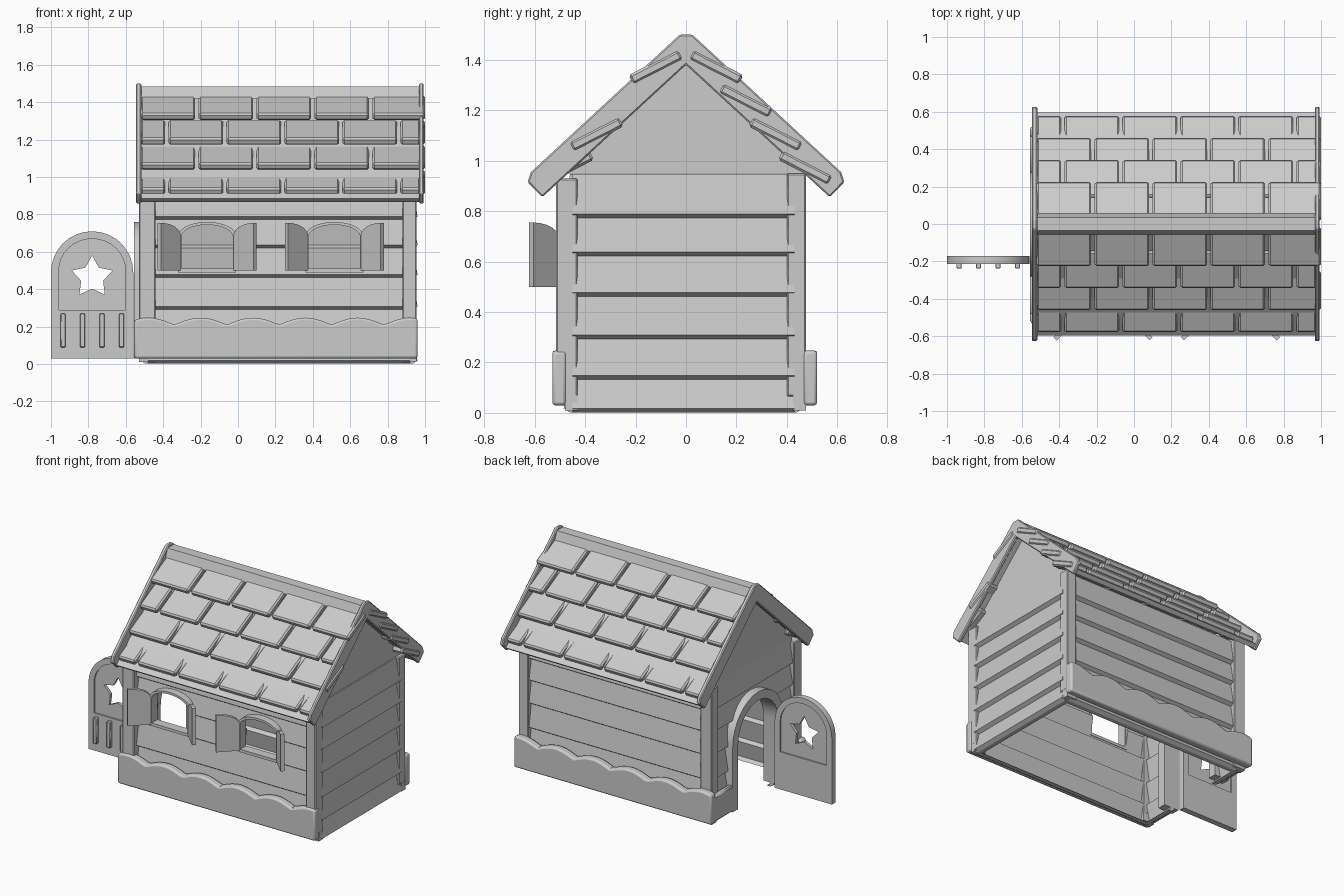
import bpy, bmesh, math
from mathutils import Vector

if "Cube" in bpy.data.objects:
    bpy.data.objects.remove(bpy.data.objects["Cube"])

grey = bpy.data.materials.new("light grey plastic")
grey.use_nodes = True
grey.diffuse_color = (0.6, 0.6, 0.6, 1)
grey.node_tree.nodes["Principled BSDF"].inputs["Base Color"].default_value = (0.6, 0.6, 0.6, 1)


def prism(name, pts, axis, lo, hi, bevel=0.0, segments=1):
    """Extrude a 2D outline along an axis; outline is the other two axes in order."""
    k = "xyz".index(axis)
    bm = bmesh.new()
    rings = []
    for d in (lo, hi):
        ring = []
        for p in pts:
            co = list(p)
            co.insert(k, d)
            ring.append(bm.verts.new(co))
        rings.append(ring)
    a, b = rings
    bm.faces.new(a)
    bm.faces.new(b[::-1])
    for i in range(len(a)):
        j = (i + 1) % len(a)
        bm.faces.new((a[j], a[i], b[i], b[j]))
    bmesh.ops.recalc_face_normals(bm, faces=bm.faces)
    mesh = bpy.data.meshes.new(name)
    bm.to_mesh(mesh)
    bm.free()
    ob = bpy.data.objects.new(name, mesh)
    bpy.context.collection.objects.link(ob)
    mesh.materials.append(grey)
    if bevel:
        mod = ob.modifiers.new("soft_edges", "BEVEL")
        mod.width, mod.segments, mod.limit_method = bevel, segments, "ANGLE"
        mod.angle_limit = math.radians(40)
    return ob


def box(name, x, y, z, bevel=0.0):
    outline = [(x[0], y[0]), (x[1], y[0]), (x[1], y[1]), (x[0], y[1])]
    return prism(name, outline, "z", z[0], z[1], bevel)


def cut(ob, cutter):
    """Subtract the cutter and remove it."""
    mod = ob.modifiers.new("cut", "BOOLEAN")
    mod.object, mod.operation, mod.solver = cutter, "DIFFERENCE", "EXACT"
    bpy.context.view_layer.objects.active = ob
    bpy.ops.object.modifier_apply(modifier=mod.name)
    bpy.data.objects.remove(cutter)


def arch(c, half, z0, spring, rise, n=16):
    """Outline with straight sides and an elliptical top."""
    top = [(c + half * math.cos(math.pi * i / n), spring + rise * math.sin(math.pi * i / n))
           for i in range(n + 1)]
    return [(c - half, z0), (c + half, z0)] + top


# Clapboard walls: each plank leans out towards its lower edge
LEVELS = [0.01, 0.14, 0.30, 0.47, 0.63, 0.78, 0.955]


def clapboard(name, face, axis, lo, hi):
    s = 1 if face > 0 else -1
    outer = []
    for z0, z1 in zip(LEVELS, LEVELS[1:]):
        outer += [(face, z0 + 0.008), (face - s * 0.025, z1 - 0.008)]
    outer.insert(0, (face - s * 0.025, LEVELS[0] - 0.008))
    inner = [(u - s * 0.03, z) for u, z in reversed(outer)]
    return prism(name, outer + inner, axis, lo, hi)


front_wall = clapboard("front_wall", -0.485, "x", -0.48, 0.92)
clapboard("back_wall", 0.465, "x", -0.48, 0.92)
clapboard("right_end_wall", 0.96, "y", -0.45, 0.43)
door_wall = clapboard("door_wall", -0.52, "y", -0.45, 0.43)

# Corner posts
for x in ((-0.53, -0.44), (0.88, 0.955)):
    box("front_post", x, (-0.515, -0.43), (0.065, 0.93), 0.006)
    box("back_post", x, (0.40, 0.475), (0.065, 0.95), 0.006)
    box("front_foot", x, (-0.48, -0.43), (0.01, 0.07))
    box("back_foot", x, (0.425, 0.475), (0.01, 0.07))

# Gable panels
for x in (-0.5, 0.9):
    prism("gable", [(-0.47, 0.95), (0.47, 0.95), (0, 1.39)], "x", x, x + 0.03)

# Doorway and its arched frame
cut(door_wall, prism("cutter", arch(0, 0.22, -0.1, 0.48, 0.22), "x", -0.7, -0.3))
door_frame = prism("door_frame", arch(0, 0.28, 0.03, 0.48, 0.28), "x", -0.555, -0.44)
cut(door_frame, prism("cutter", arch(0, 0.22, -0.1, 0.48, 0.22), "x", -0.7, -0.3))

# Open door with recessed panels, star hole and ribs
door = prism("door", arch(-0.78, 0.22, 0.03, 0.49, 0.22), "y", -0.213, -0.172)
for y in ((-0.25, -0.203), (-0.182, -0.1)):
    cut(door, prism("cutter", arch(-0.78, 0.178, 0.29, 0.5, 0.17), "y", *y))
star = []
for i in range(10):
    r, a = (0.115, 0.062)[i % 2], math.pi / 2 + i * math.pi / 5
    star.append((-0.78 + r * math.cos(a), 0.465 + r * math.sin(a)))
cut(door, prism("cutter", star, "y", -0.3, -0.1))
for i in range(4):
    x = -0.935 + i * 0.104
    box("door_rib", (x - 0.014, x + 0.014), (-0.238, -0.205), (0.09, 0.27), 0.004)

# Windows with frames and opened half-arch shutters
for c in (-0.165, 0.515):
    cut(front_wall, prism("cutter", arch(c, 0.145, 0.5, 0.68, 0.07), "y", -0.6, -0.4))
    frame = prism("window_frame", arch(c, 0.155, 0.49, 0.685, 0.075), "y", -0.515, -0.45)
    cut(frame, prism("cutter", arch(c, 0.138, 0.51, 0.68, 0.065), "y", -0.6, -0.4))
    for s in (-1, 1):
        w = 0.15
        curve = [(s * w * (1 - math.cos(t * math.pi / 12)), 0.685 + 0.07 * math.sin(t * math.pi / 12))
                 for t in range(7)]
        shutter = prism("shutter", [(s * w, 0.5), (0, 0.5)] + curve, "y", -0.012, 0.012)
        shutter.location = (c + s * 0.15, -0.508, 0)
        shutter.rotation_euler.z = -s * math.radians(45)

# Scalloped skirting along front and back, wrapping round to the doorway
x0, x1, n = -0.555, 0.96, 66
wave = [(x0, 0.03), (x1, 0.03)]
for i in range(n + 1):
    x = x1 + (x0 - x1) * i / n
    wave.append((x, 0.21 + 0.038 * abs(math.sin(math.pi * (x + 0.34) / 0.28))))
for name, y in (("front_skirt", (-0.53, -0.475)), ("back_skirt", (0.465, 0.52))):
    prism(name, wave, "y", *y, bevel=0.012, segments=2)
    side = (y[0], -0.27) if y[0] < 0 else (0.27, y[1])
    box(name + "_return", (x0, -0.515), side, (0.03, 0.215), 0.012)

# Roof decks, rake boards and ridge cap
for s in (-1, 1):
    deck = [(0, 1.385), (s * 0.57, 0.866), (s * 0.595, 0.885), (0, 1.425)]
    prism("roof_deck", deck, "x", -0.53, 0.985)
half = [(0.025, 1.5), (0.615, 0.955), (0.628, 0.915), (0.57, 0.855)]
rake = half + [(0, 1.38)] + [(-y, z) for y, z in reversed(half)]
for x in ((-0.545, -0.517), (0.968, 0.993)):
    prism("rake_board", rake, "x", *x, bevel=0.006)
prism("ridge_cap", [(-0.058, 1.42), (-0.035, 1.485), (0.035, 1.485), (0.058, 1.42)], "x", -0.52, 0.975)

# Overlapping shingles, staggered row by row
tilt = math.radians(27)
down = Vector((math.cos(tilt), -math.sin(tilt)))
normal = Vector((math.sin(tilt), math.cos(tilt)))
PITCH = 0.31
for s in (-1, 1):
    for row in range(4):
        top = Vector((0.03 + 0.118 * row, 1.44 - 0.133 * row))
        corners = [top, top + down * 0.222, top + down * 0.222 - normal * 0.042, top - normal * 0.042]
        section = [(s * p.x, p.y) for p in corners]
        end = 1.0 if s > 0 or row % 2 == 0 else 0.975
        start = -0.53 if row % 2 == 0 else -0.69
        while start < end:
            a, b = max(start + 0.009, -0.52), min(start + PITCH - 0.009, end)
            if b - a > 0.03:
                prism("shingle", section, "x", a, b, bevel=0.01)
            start += PITCH

# Smooth the curved parts, keeping hard edges
bpy.ops.object.select_all(action="DESELECT")
for ob in bpy.context.scene.objects:
    if ob.type == "MESH" and ob.name.startswith(("front_skirt", "back_skirt", "door_frame", "door", "window")):
        ob.select_set(True)
        bpy.context.view_layer.objects.active = ob
bpy.ops.object.shade_smooth_by_angle(angle=math.radians(30))
